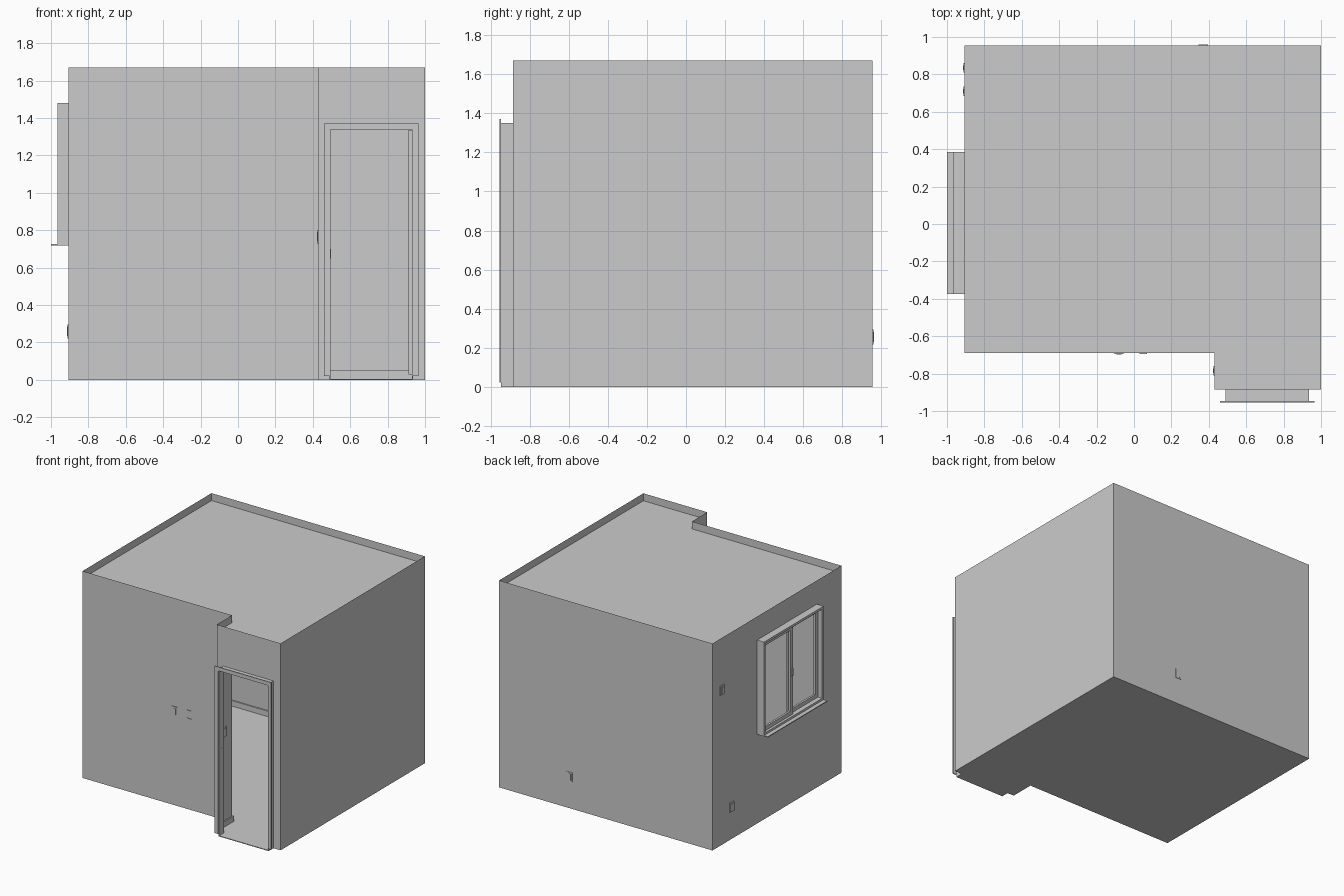
import bpy, bmesh
from mathutils import Vector

if "Cube" in bpy.data.objects:
    bpy.data.objects.remove(bpy.data.objects["Cube"])

# Room outline, counter-clockwise, with the entry bump at front right
PLAN = [(-.905, -.69), (.43, -.69), (.43, -.885), (1, -.885), (1, .955), (-.905, .955)]
TOP, CEIL, FLOOR = 1.67, 1.61, .006
DOOR = (.49, .935, FLOOR, 1.345)        # x0, x1, z0, z1
WIN = (-.375, .385, .725, 1.48)         # y0, y1, z0, z1


def finish(name, bm):
    me = bpy.data.meshes.new(name)
    bm.to_mesh(me)
    bm.free()
    ob = bpy.data.objects.new(name, me)
    bpy.context.collection.objects.link(ob)
    return ob


def add_box(bm, x, y, z):
    vs = bmesh.ops.create_cube(bm, size=1)['verts']
    for v in vs:
        v.co = Vector(((x[0], x[1])[v.co.x > 0], (y[0], y[1])[v.co.y > 0], (z[0], z[1])[v.co.z > 0]))


def boxes(name, *items):
    bm = bmesh.new()
    for it in items:
        add_box(bm, *it)
    return finish(name, bm)


def frame(name, axis, a, z, depth, w, bottom=True):
    """Rectangular frame of bars of width w, lying across the given axis."""
    parts = [((a[0], a[0] + w), z), ((a[1] - w, a[1]), z), ((a[0] + w, a[1] - w), (z[1] - w, z[1]))]
    if bottom:
        parts.append(((a[0] + w, a[1] - w), (z[0], z[0] + w)))
    return boxes(name, *[(depth, h, v) if axis == 'x' else (h, depth, v) for h, v in parts])


# Walls: single sheets, with openings left for the door and the window
bm = bmesh.new()
for i, p in enumerate(PLAN):
    p, q = Vector(p), Vector(PLAN[(i + 1) % 6])
    hole = None
    if i == 2:
        hole = ((DOOR[0] - p.x) / (q.x - p.x), (DOOR[1] - p.x) / (q.x - p.x), DOOR[2], DOOR[3])
    if i == 5:
        hole = ((WIN[1] - p.y) / (q.y - p.y), (WIN[0] - p.y) / (q.y - p.y), WIN[2], WIN[3])
    ts = [0, *hole[:2], 1] if hole else [0, 1]
    zs = sorted({0, *hole[2:], TOP}) if hole else [0, TOP]
    for a, b in zip(ts, ts[1:]):
        for c, d in zip(zs, zs[1:]):
            if hole and a == hole[0] and c == hole[2]:
                continue
            A, B = p.lerp(q, a), p.lerp(q, b)
            bm.faces.new([bm.verts.new((*P, z)) for P, z in ((A, c), (B, c), (B, d), (A, d))])
bmesh.ops.remove_doubles(bm, verts=bm.verts, dist=1e-5)
finish("walls", bm)

# Ceiling sheet, set below the wall tops
bm = bmesh.new()
bm.faces.new([bm.verts.new((*p, CEIL)) for p in PLAN])
finish("ceiling", bm)

# Floor slab with a tongue through the doorway
bm = bmesh.new()
tongue = [(DOOR[0], -.885), (DOOR[0], -.947), (DOOR[1], -.947), (DOOR[1], -.885)]
f = bm.faces.new([bm.verts.new((*p, 0)) for p in PLAN[:3] + tongue + PLAN[3:]])
up = bmesh.ops.extrude_face_region(bm, geom=[f], use_keep_orig=True)
bmesh.ops.translate(bm, vec=(0, 0, FLOOR), verts=[v for v in up['geom'] if isinstance(v, bmesh.types.BMVert)])
bmesh.ops.recalc_face_normals(bm, faces=bm.faces)
finish("floor", bm)

# Skirting board, mitred round the inside and broken at the door
T, H = .01, .05
pts = [Vector(p) for p in PLAN]
nrm = []
for i in range(6):
    d = (pts[(i + 1) % 6] - pts[i]).normalized()
    nrm.append(Vector((-d.y, d.x)))
inner = [pts[i] + T * (nrm[i] + nrm[i - 1]) for i in range(6)]
bm = bmesh.new()
for i in (0, 1, 3, 4, 5):
    j = (i + 1) % 6
    a = [bm.verts.new((*p, z)) for z in (FLOOR, H) for p in (pts[i], pts[j], inner[j], inner[i])]
    bm.faces.new(a[4:])
    bm.faces.new((a[2], a[3], a[7], a[6]))
bmesh.ops.remove_doubles(bm, verts=bm.verts, dist=1e-5)
bmesh.ops.recalc_face_normals(bm, faces=bm.faces)
finish("skirting", bm)

# Door: jamb, casings on both sides, open leaf, hinges, strike plate
frame("door_jamb", 'y', (.489, .936), (0, 1.35), (-.947, -.885), .006, False)
frame("door_casing_outer", 'y', (.46, .965), (.022, 1.37), (-.955, -.947), .03, False)
frame("door_casing_inner", 'y', (.46, .965), (.022, 1.37), (-.885, -.877), .03, False)
boxes("door_leaf", ((.912, .93), (-.882, -.45), (.03, 1.335)))
boxes("door_hinges", *[((.92, .934), (-.889, -.876), (z, z + .065)) for z in (.145, .67, 1.155)])
boxes("strike_plate", ((.494, .497), (-.93, -.905), (.65, .70)))

# Window: outer lining, two sliding sashes, latch and sill
frame("window_lining", 'x', WIN[:2], WIN[2:], (-.966, -.905), .018)
frame("sash_back", 'x', (-.012, .367), (.743, 1.462), (-.946, -.930), .032)
frame("sash_front", 'x', (-.357, .022), (.743, 1.462), (-.928, -.912), .032)
boxes("window_latch", ((-.955, -.946), (-.004, .012), (1.06, 1.12)))
boxes("window_sill", ((-1, -.905), WIN[:2], (.719, .726)))


# Switch and socket plates, slightly proud of both wall faces
def plate(name, axis, pos, at, z, w=.05, h=.075):
    d, e = (pos - .006, pos + .006), (pos - .008, pos + .008)
    a, c = (at - w / 2, at + w / 2), (z - h / 2, z + h / 2)
    b, g = (at - w / 4, at + w / 4), (z - h / 3, z + h / 3)
    boxes(name, *[(D, A, C) if axis == 'x' else (A, D, C) for D, A, C in ((d, a, c), (e, b, g))])


plate("light_switch", 'y', -.69, -.08, .76)
plate("entry_switch", 'x', .43, -.785, .765)
plate("back_socket", 'y', .953, .37, .255)
plate("side_socket", 'x', -.905, .71, .26)
plate("wall_control", 'x', -.905, .835, 1.25)
boxes("plate_screws", *[((.03, .07), (-.695, -.684), (z, z + .006)) for z in (.73, .795)])
